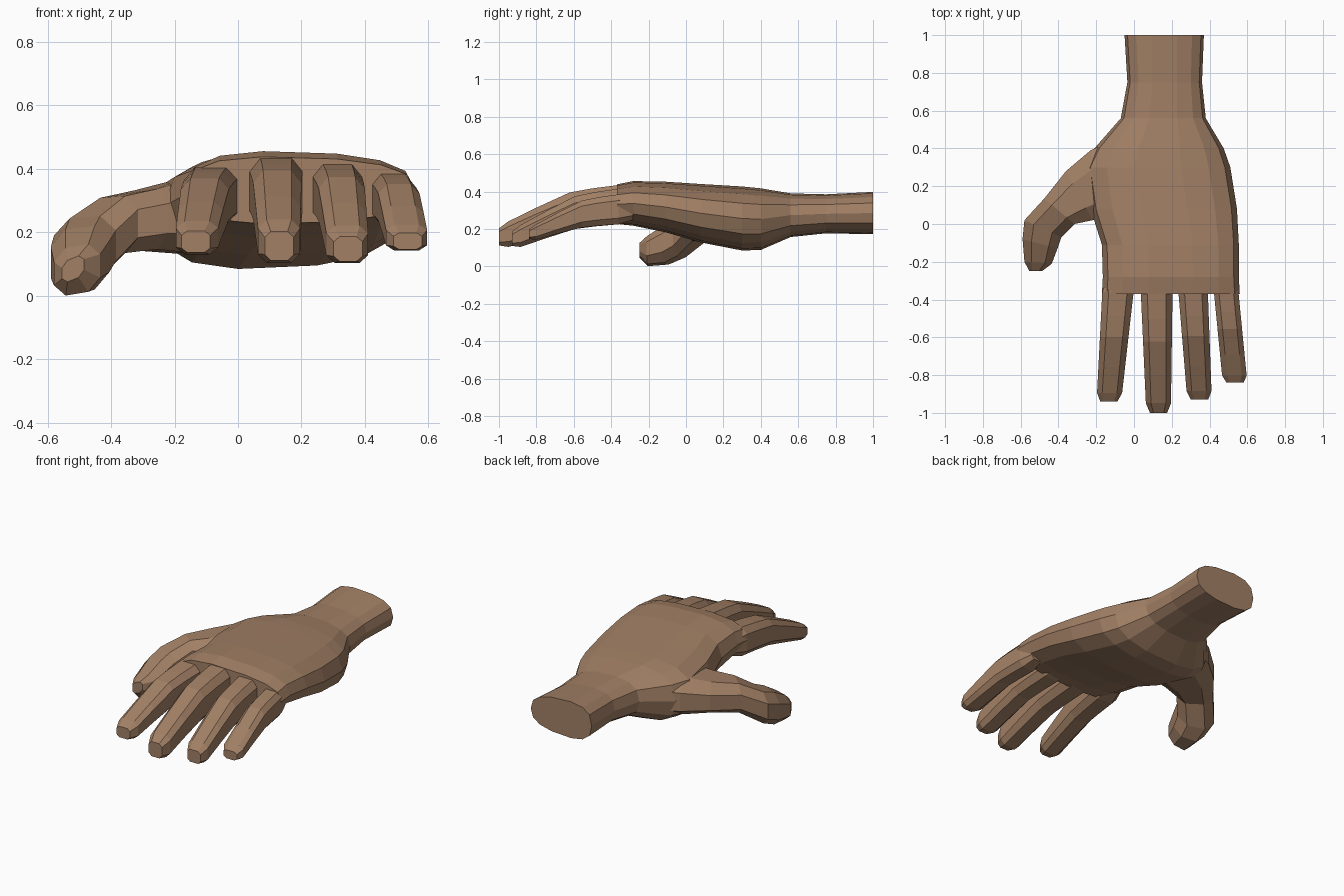
import bpy, bmesh, math
from mathutils import Vector

if "Cube" in bpy.data.objects:
    bpy.data.objects.remove(bpy.data.objects["Cube"])

skin = bpy.data.materials.new("skin")
skin.diffuse_color = (0.36, 0.215, 0.13, 1)
skin.use_nodes = True
skin.node_tree.nodes["Principled BSDF"].inputs["Base Color"].default_value = skin.diffuse_color


def lerp(a, b, t):
    return a + (b - a) * t


def rounded(n, power, turn=0.0):
    """Unit n-gon with squarer corners for a lower power."""
    pts = []
    for k in range(n):
        a = 2 * math.pi * (k + turn) / n
        s = 1 / math.cos(math.pi * turn * 2 / n / 2 * 2) if turn else 1
        pts.append([math.copysign(min(1, abs(c) * s) ** power, c) if abs(c) > 1e-6 else 0
                    for c in (math.cos(a), math.sin(a))])
    return pts


def loft(name, profile, sections):
    """Skin upright rings; a section is (left point, right point, half height)."""
    bm = bmesh.new()
    rings = []
    for a, b, h in sections:
        a, b = Vector(a), Vector(b)
        mid, half = (a + b) / 2, (b - a) / 2
        rings.append([bm.verts.new(mid + half * u + Vector((0, 0, h * v))) for u, v in profile])
    n = len(profile)
    for r, s in zip(rings, rings[1:]):
        for i in range(n):
            j = (i + 1) % n
            bm.faces.new((r[i], r[j], s[j], s[i]))
    bm.faces.new(rings[0])
    bm.faces.new(rings[-1])
    bmesh.ops.recalc_face_normals(bm, faces=bm.faces)
    mesh = bpy.data.meshes.new(name)
    bm.to_mesh(mesh)
    bm.free()
    mesh.materials.append(skin)
    ob = bpy.data.objects.new(name, mesh)
    bpy.context.collection.objects.link(ob)
    return ob


def upright(y, left, right, low, high):
    z = (low + high) / 2
    return (left, y, z), (right, y, z), (high - low) / 2


# Wrist and palm: y, left, right, bottom, top; fuller on the thumb side
palm_profile = [(u, v * (.97 - .1 * u)) for u, v in rounded(14, .75)]
palm_rows = [
    (1.0, -.05, .37, .17, .40), (.75, -.035, .36, .175, .387), (.56, -.07, .38, .155, .392),
    (.40, -.21, .475, .085, .42), (.30, -.26, .51, .082, .43), (.08, -.23, .545, .125, .443),
    (-.11, -.17, .555, .18, .455), (-.28, -.165, .555, .215, .458), (-.37, -.17, .56, .225, .44)]
hand = loft("hand", palm_profile, [upright(*row) for row in palm_rows])

# Shared finger bend: share of length, share of drop, thickness
BEND = [(-.16, 0, .7), (0, 0, 1), (.22, .09, 1), (.41, .2, 1), (.69, .61, 1), (.92, .97, 1), (1, 1.06, .7)]
digit_profile = rounded(8, .6, .5)


def finger(name, tip_y, base_x, tip_x, top, tip_low, tip_high, width):
    sections = []
    for t, drop, size in BEND:
        x = lerp(base_x, tip_x, t)
        low, high = lerp(.225, tip_low, drop), lerp(top, tip_high, drop)
        z, h = (low + high) / 2, (high - low) / 2 * size
        w = lerp(width, .065, min(1, max(0, t))) * size
        sections.append(upright(lerp(-.36, tip_y, t), x - w, x + w, z - h, z + h))
    return loft(name, digit_profile, sections)


digits = [
    finger("index_finger", -.94, -.085, -.133, .405, .128, .23, .083),
    finger("middle_finger", -1.0, .12, .13, .435, .10, .235, .084),
    finger("ring_finger", -.93, .313, .347, .415, .10, .215, .078),
    finger("little_finger", -.84, .488, .535, .385, .14, .22, .065)]

# Thumb, curving outward and then down: outer x, y, inner x, y, height, half thickness
thumb_rows = [
    (-.10, .45, -.02, .12, .25, .12), (-.23, .39, -.13, .04, .25, .115),
    (-.36, .28, -.22, .02, .24, .095), (-.475, .135, -.315, .0, .222, .09),
    (-.58, .02, -.385, -.07, .15, .098), (-.59, -.08, -.405, -.13, .115, .10),
    (-.58, -.2, -.435, -.21, .082, .075), (-.555, -.248, -.485, -.248, .085, .034)]
digits.append(loft("thumb", rounded(8, .8, .5), [
    ((ox, oy, z - .002 * i), (ix, iy, z + .002 * i), h)
    for i, (ox, oy, ix, iy, z, h) in enumerate(thumb_rows)]))

# Fuse the digits to the palm
bpy.context.view_layer.objects.active = hand
for d in digits:
    m = hand.modifiers.new("join_" + d.name, 'BOOLEAN')
    m.operation, m.solver, m.object = 'UNION', 'EXACT', d
    bpy.ops.object.modifier_apply(modifier=m.name)
    bpy.data.objects.remove(d)
